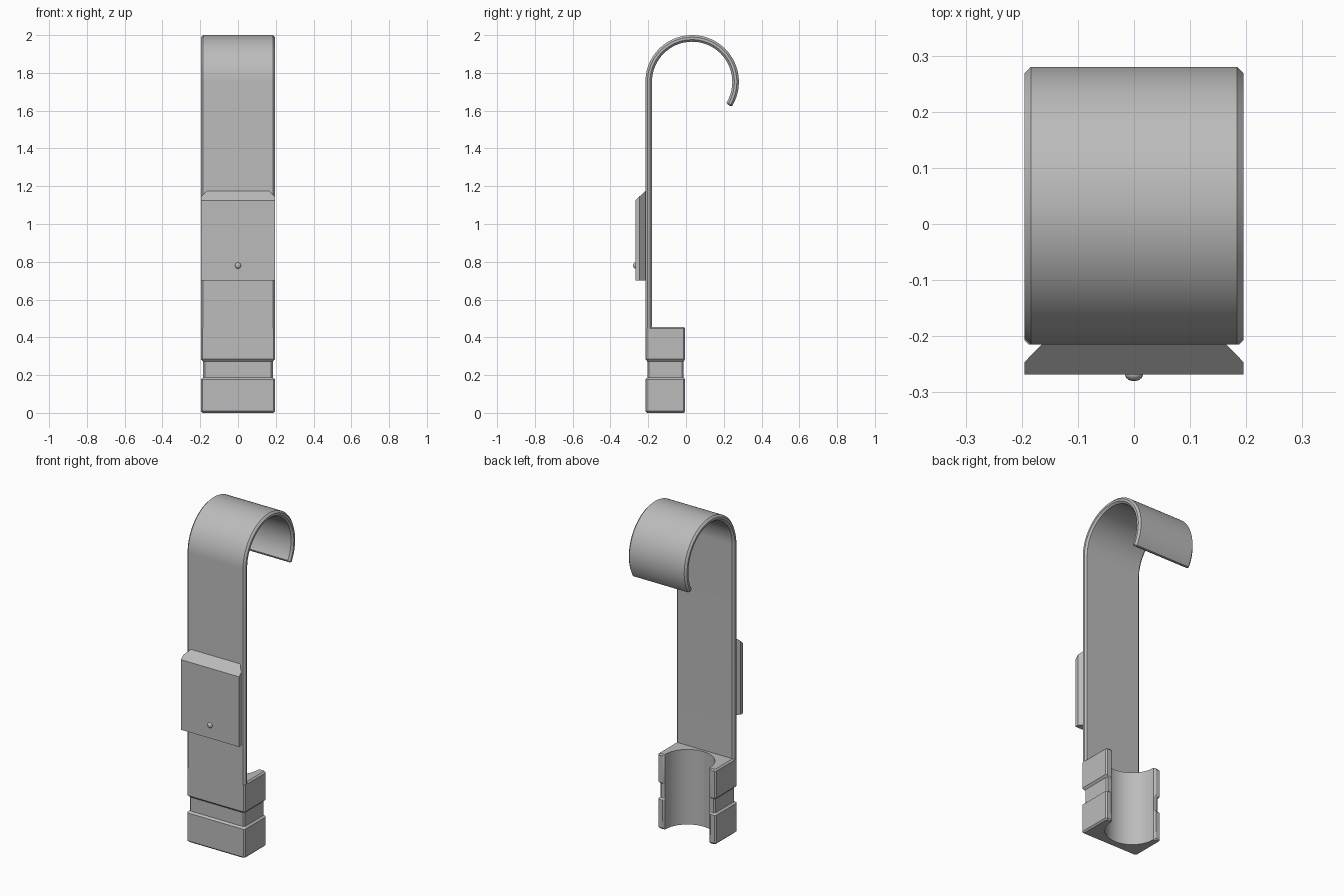
import bpy, bmesh
from math import sin, cos, radians, asin, pi

if "Cube" in bpy.data.objects:
    bpy.data.objects.remove(bpy.data.objects["Cube"])

grey = bpy.data.materials.new("plain grey")
grey.use_nodes = True
GREY = (0.5, 0.5, 0.5, 1)
grey.diffuse_color = GREY
grey.node_tree.nodes["Principled BSDF"].inputs["Base Color"].default_value = GREY

HALF = 0.195          # half width of the whole part
FRONT = -0.215        # front plane of the strap
THICK = 0.035
CH = 0.011            # edge chamfer


def finish(name, bm):
    bmesh.ops.recalc_face_normals(bm, faces=bm.faces)
    me = bpy.data.meshes.new(name)
    bm.to_mesh(me)
    bm.free()
    me.materials.append(grey)
    for p in me.polygons:
        p.use_smooth = True
    me.set_sharp_from_angle(angle=radians(25))
    ob = bpy.data.objects.new(name, me)
    bpy.context.collection.objects.link(ob)
    return ob


def loft(name, rings):
    """Skin closed rings of equal length and cap both ends."""
    bm = bmesh.new()
    loops = [[bm.verts.new(p) for p in r] for r in rings]
    n = len(loops[0])
    for a, b in zip(loops, loops[1:]):
        for i in range(n):
            j = (i + 1) % n
            bm.faces.new((a[i], a[j], b[j], b[i]))
    bm.faces.new(loops[0])
    bm.faces.new(loops[-1])
    return finish(name, bm)


# Strap with its hook: chamfered rectangle swept along a line and an arc
RAD = 0.2475
CY, CZ = FRONT + RAD, 2 - RAD
MID = RAD - THICK / 2


def strap_ring(y, z, ang, inset=0):
    w, t = HALF - inset, THICK / 2 - inset
    c = max(CH - inset, 0.002)
    pts = [(w - c, t), (w, t - c), (w, c - t), (w - c, -t)]
    pts += [(-x, s) for x, s in reversed(pts)]
    return [(x, y + s * cos(ang), z + s * sin(ang)) for x, s in pts]


rings = [strap_ring(CY - MID, 0.3, pi)]
END = radians(-32.5)
STEPS = 48
for i in range(STEPS + 1):
    a = pi + (END - pi) * i / STEPS
    if i == STEPS:
        b = a + 0.007 / MID
        rings.append(strap_ring(CY + MID * cos(b), CZ + MID * sin(b), b))
    rings.append(strap_ring(CY + MID * cos(a), CZ + MID * sin(a), a,
                            0.007 if i == STEPS else 0))
loft("hook_strap", rings)

# Lower clamp: block with a round channel open to the back and a groove round it
BACK = -0.005
BORE, BORE_Y = 0.15, -0.015


def clamp_ring(z, inset):
    w, f, b = HALF - inset, FRONT + inset, BACK - inset * 0.7
    c = 0.008
    half = [(w - c, f), (w, f + c), (w, b - c), (w - c, b), (BORE + 0.01, b)]
    lip = asin((BACK - 0.008 - BORE_Y) / BORE)
    arc = []
    for i in range(33):
        a = lip - (pi + 2 * lip) * i / 32
        arc.append((BORE * cos(a), BORE_Y + BORE * sin(a)))
    pts = half + arc + [(-x, y) for x, y in reversed(half)]
    return [(x, y, z) for x, y in pts]


levels = [(0, 0.009), (0.009, 0), (0.178, 0), (0.188, CH),
          (0.272, CH), (0.284, 0), (0.446, 0), (0.455, 0.009)]
loft("tube_clamp", [clamp_ring(z, s) for z, s in levels])

# Dovetail plate on the front, with a sloping top
PF = -0.268
section = [(-HALF, PF), (HALF, PF), (HALF, -0.246), (0.165, FRONT), (-0.165, FRONT),
           (-HALF, -0.246)]
loft("dovetail_plate", [[(x, y, 0.7) for x, y in section],
                        [(x, y, 1.125 + 0.95 * (y - PF)) for x, y in section]])

# Small catch bump on the plate
bm = bmesh.new()
bmesh.ops.create_uvsphere(bm, u_segments=24, v_segments=12, radius=0.016)
bmesh.ops.scale(bm, vec=(1, 0.75, 1), verts=bm.verts)
bmesh.ops.translate(bm, vec=(0, PF, 0.78), verts=bm.verts)
finish("catch_bump", bm)
